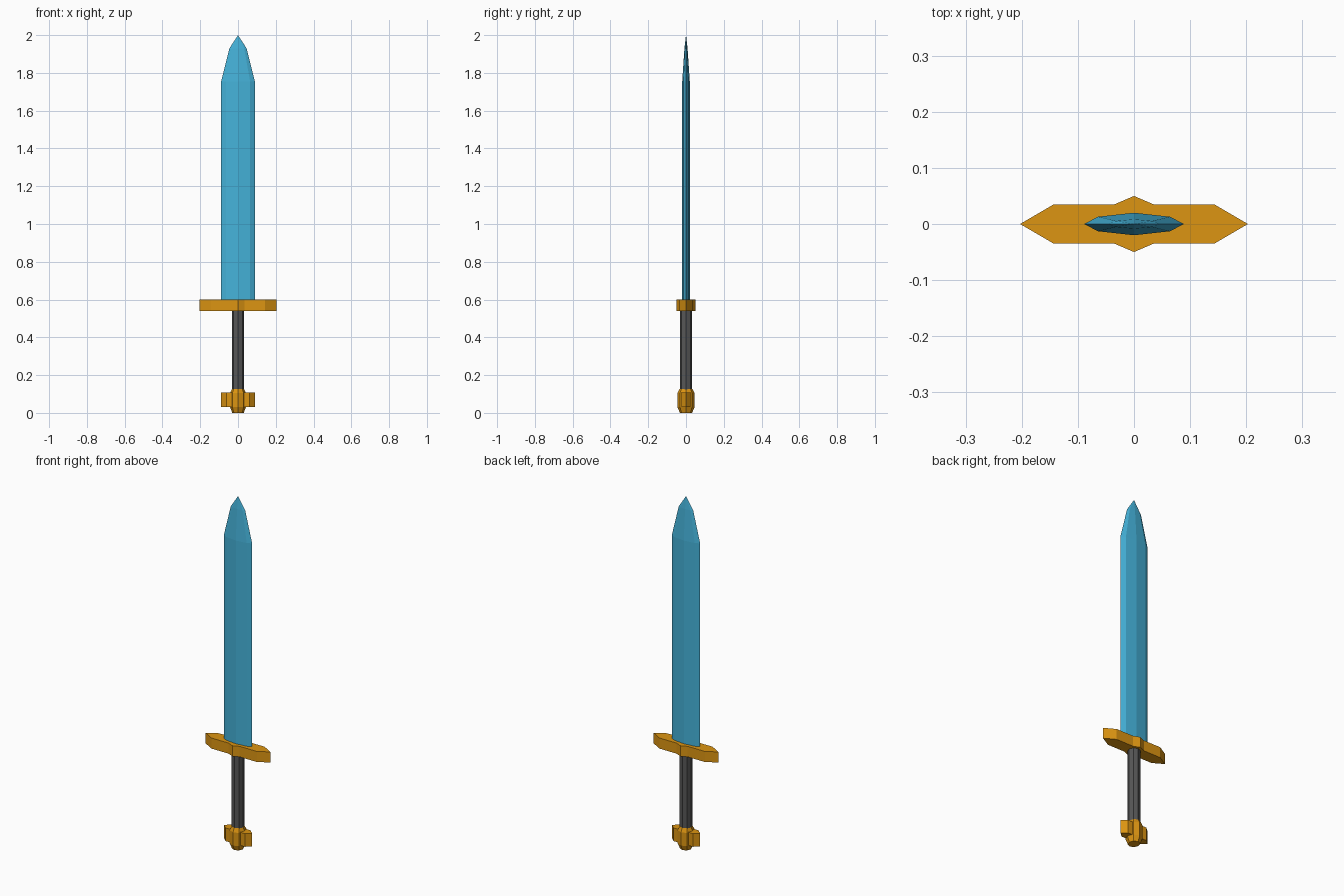
import bpy, bmesh, math

if "Cube" in bpy.data.objects:
    bpy.data.objects.remove(bpy.data.objects["Cube"])


def material(name, rgb):
    m = bpy.data.materials.new(name)
    m.diffuse_color = (*rgb, 1)
    m.use_nodes = True
    m.node_tree.nodes["Principled BSDF"].inputs["Base Color"].default_value = m.diffuse_color
    return m


GOLD = material("gold", (0.72, 0.30, 0.006))
BLUE = material("blue_blade", (0.06, 0.45, 0.70))
GREY = material("dark_grey", (0.095, 0.095, 0.095))


def loft(name, outline, levels, mat):
    """Stack scaled copies of an outline; levels are (z, scale_x, scale_y)."""
    bm = bmesh.new()
    rings = [[bm.verts.new((x * sx, y * sy, z)) for x, y in outline]
             for z, sx, sy in levels]
    n = len(outline)
    for a, b in zip(rings, rings[1:]):
        for i in range(n):
            j = (i + 1) % n
            bm.faces.new((a[i], a[j], b[j], b[i]))
    bm.faces.new(rings[0][::-1])
    bm.faces.new(rings[-1])
    bmesh.ops.remove_doubles(bm, verts=bm.verts, dist=1e-5)
    bmesh.ops.recalc_face_normals(bm, faces=bm.faces)
    mesh = bpy.data.meshes.new(name)
    bm.to_mesh(mesh)
    bm.free()
    mesh.materials.append(mat)
    obj = bpy.data.objects.new(name, mesh)
    bpy.context.collection.objects.link(obj)
    return obj


def mirrored(quarter):
    """Full outline from a quarter running from the +x tip to the +y point."""
    half = quarter + [(-x, y) for x, y in quarter[-2::-1]]
    return half + [(x, -y) for x, y in half[-2:0:-1]]


def polygon(n, rx, ry):
    return [(rx * math.cos(2 * math.pi * i / n), ry * math.sin(2 * math.pi * i / n))
            for i in range(n)]


# Blade with a shallow central ridge and bevelled edges
loft("blade", mirrored([(0.089, 0), (0.064, 0.013), (0, 0.02)]),
     [(0.59, 1, 1), (1.755, 1, 1), (1.93, 0.51, 0.42), (2.0, 0, 0)], BLUE)

# Crossguard
loft("guard", mirrored([(0.203, 0), (0.143, 0.035), (0.035, 0.035), (0, 0.05)]),
     [(0.54, 1, 1), (0.60, 1, 1)], GOLD)

# Grip
loft("grip", polygon(8, 0.033, 0.033), [(0.11, 1, 1), (0.55, 1, 1)], GREY)

# Pommel: tapered core with small pointed side arms
loft("pommel_core", polygon(8, 0.042, 0.045),
     [(0, 0.72, 0.72), (0.03, 1, 1), (0.105, 1, 1), (0.127, 0.76, 0.76)], GOLD)
loft("pommel_arms", mirrored([(0.089, 0), (0.06, 0.025), (0, 0.025)]),
     [(0.032, 1, 1), (0.107, 1, 1)], GOLD)
